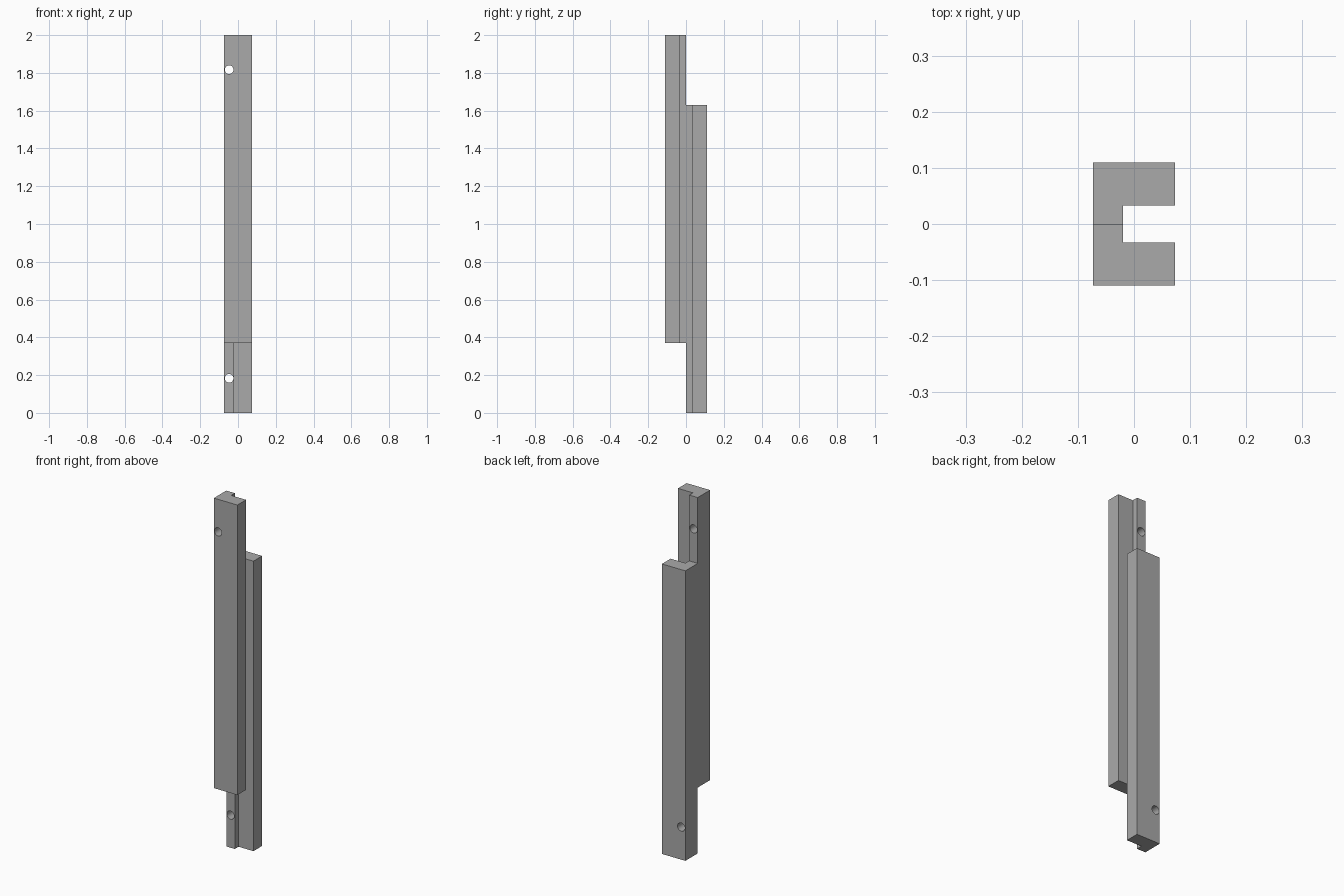
import bpy, bmesh
from math import pi
from mathutils import Matrix

cube = bpy.data.objects.get("Cube")
if cube:
    bpy.data.objects.remove(cube, do_unlink=True)

grey = bpy.data.materials.new("plain grey")
grey.use_nodes = True
colour = (0.4, 0.4, 0.4, 1)
grey.diffuse_color = colour
grey.node_tree.nodes["Principled BSDF"].inputs["Base Color"].default_value = colour

OUTER, WEB, DEPTH, GAP = 0.073, -0.02, 0.11, 0.033
LOW, HIGH = 0.37, 2.0
HOLE_X, HOLE_Z, HOLE_R = -0.047, 1.817, 0.023


def new_object(name, bm):
    bmesh.ops.recalc_face_normals(bm, faces=bm.faces)
    mesh = bpy.data.meshes.new(name)
    bm.to_mesh(mesh)
    bm.free()
    mesh.materials.append(grey)
    obj = bpy.data.objects.new(name, mesh)
    bpy.context.collection.objects.link(obj)
    return obj


# L-shaped rail: a thick flange with half of the connecting web
bm = bmesh.new()
profile = [(-OUTER, -DEPTH), (OUTER, -DEPTH), (OUTER, -GAP),
           (WEB, -GAP), (WEB, 0), (-OUTER, 0)]
base = bm.faces.new([bm.verts.new((x, y, LOW)) for x, y in profile])
ext = bmesh.ops.extrude_face_region(bm, geom=[base], use_keep_orig=True)
top = [v for v in ext["geom"] if isinstance(v, bmesh.types.BMVert)]
bmesh.ops.translate(bm, vec=(0, 0, HIGH - LOW), verts=top)
front_rail = new_object("front_rail", bm)

# Screw hole cutter
bm = bmesh.new()
bmesh.ops.create_cone(
    bm, cap_ends=True, segments=32, radius1=HOLE_R, radius2=HOLE_R, depth=0.4,
    matrix=Matrix.Translation((HOLE_X, 0, HOLE_Z)) @ Matrix.Rotation(pi / 2, 4, "X"))
cutter = new_object("hole_cutter", bm)
cutter.hide_render = True

cut = front_rail.modifiers.new("screw_hole", "BOOLEAN")
cut.operation = "DIFFERENCE"
cut.solver = "EXACT"
cut.object = cutter
bpy.context.view_layer.objects.active = front_rail
front_rail.select_set(True)
bpy.ops.object.modifier_apply(modifier=cut.name)
bpy.data.objects.remove(cutter, do_unlink=True)
bpy.ops.object.shade_smooth_by_angle()

# Matching back rail: the same part turned half a turn about the middle
back_rail = front_rail.copy()
back_rail.data = front_rail.data.copy()
back_rail.name = "back_rail"
back_rail.data.transform(Matrix.Translation((0, 0, HIGH)) @ Matrix.Rotation(pi, 4, "X"))
bpy.context.collection.objects.link(back_rail)
